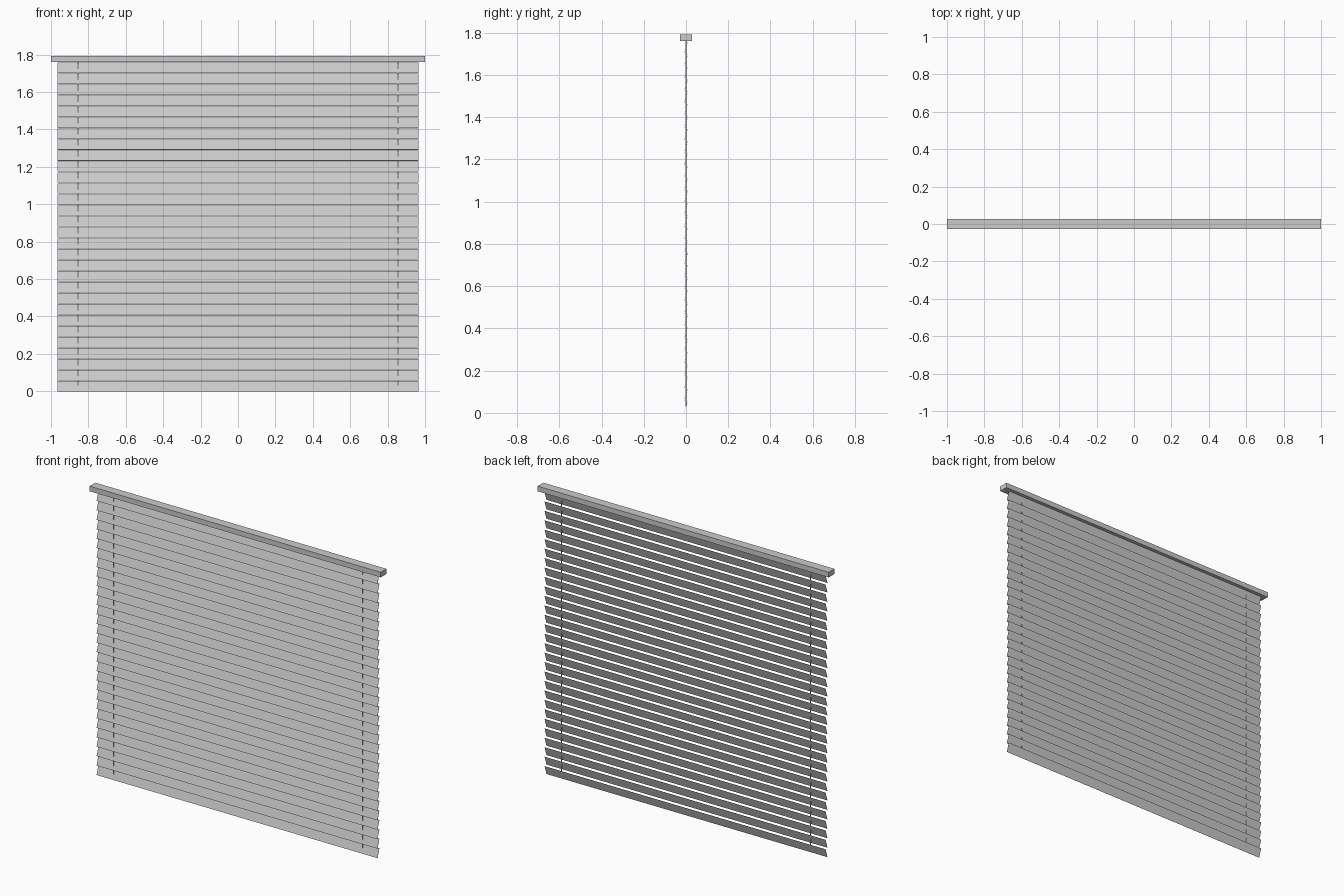
import bpy, math

if "Cube" in bpy.data.objects:
    bpy.data.objects.remove(bpy.data.objects["Cube"])

COUNT, PITCH = 30, 0.0587       # slats from bottom to headrail
SLAT_H, LEAN = 0.055, 0.018     # vertical rise and front-to-back lean


def box(name, size, loc, tilt=0.0):
    bpy.ops.mesh.primitive_cube_add(size=1, location=loc, rotation=(tilt, 0, 0))
    ob = bpy.context.object
    ob.name = name
    ob.scale = size
    bpy.ops.object.transform_apply(location=False, rotation=True, scale=True)
    return ob


# Headrail
box("headrail", (2.0, 0.056, 0.032), (0, 0, 1.776))

# Tilted slats, lower edge towards the front
length = math.hypot(SLAT_H, LEAN)
tilt = -math.atan2(LEAN, SLAT_H)
for i in range(COUNT):
    box(f"slat_{i + 1:02d}", (1.93, 0.0008, length),
        (0, 0, SLAT_H / 2 + i * PITCH), tilt)

# Ladder cords running through the slats
for side, x in (("left", -0.855), ("right", 0.855)):
    bpy.ops.mesh.primitive_cylinder_add(vertices=8, radius=0.003, depth=1.735,
                                        location=(x, 0, 0.8975))
    bpy.context.object.name = f"cord_{side}"
